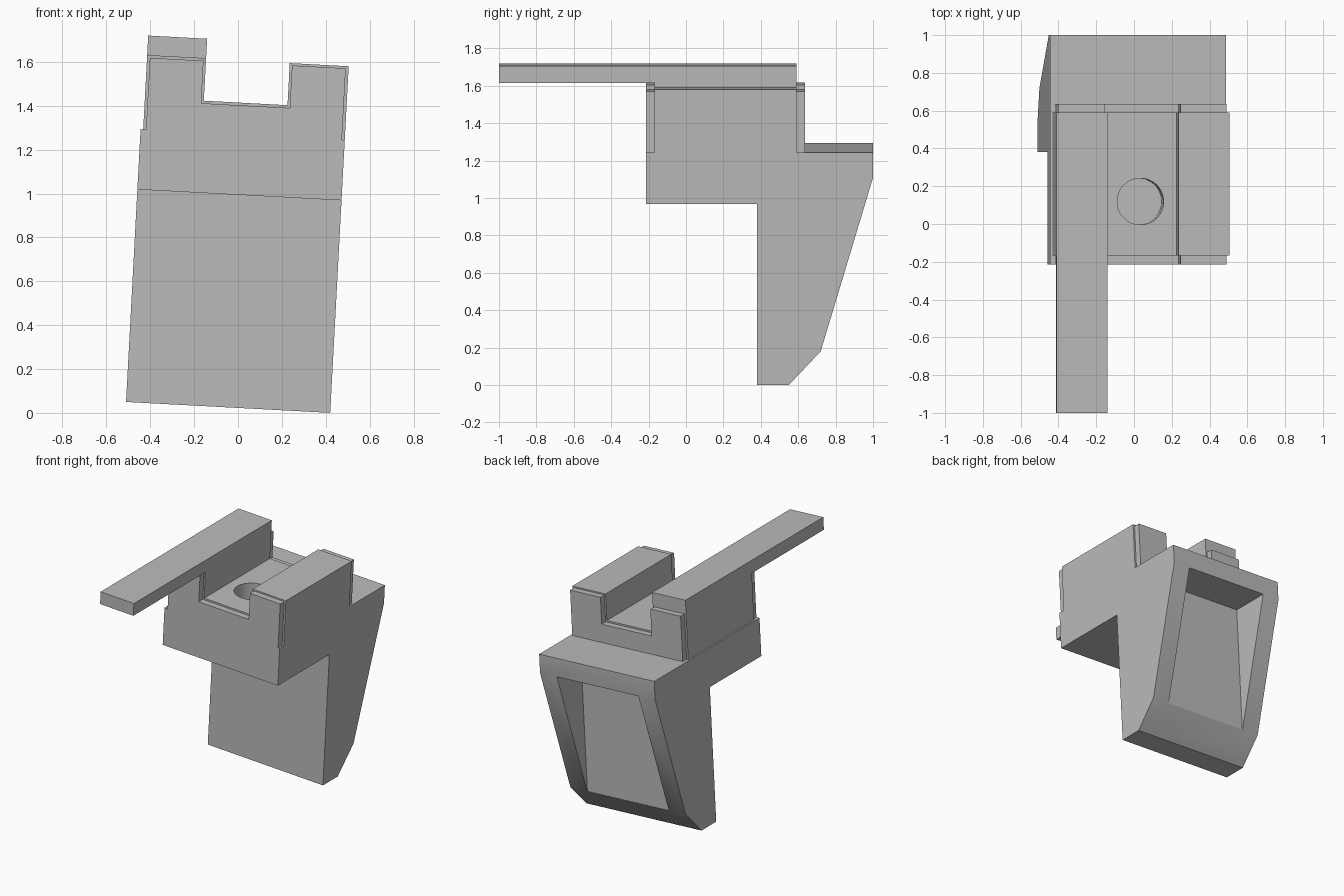
import bpy
import bmesh
import math

if "Cube" in bpy.data.objects:
    bpy.data.objects.remove(bpy.data.objects["Cube"], do_unlink=True)

TILT = math.radians(3.05)
BASE = (-0.045, 0, 0.025)

grey = bpy.data.materials.new("plain grey")
grey.use_nodes = True
grey.diffuse_color = (0.5, 0.5, 0.5, 1)
grey.node_tree.nodes["Principled BSDF"].inputs["Base Color"].default_value = (0.5, 0.5, 0.5, 1)


def finish(name, bm):
    """Make a tilted object from a bmesh."""
    bmesh.ops.recalc_face_normals(bm, faces=bm.faces)
    mesh = bpy.data.meshes.new(name)
    bm.to_mesh(mesh)
    bm.free()
    mesh.materials.append(grey)
    obj = bpy.data.objects.new(name, mesh)
    bpy.context.collection.objects.link(obj)
    obj.location = BASE
    obj.rotation_euler = (0, TILT, 0)
    return obj


def extrude(name, profile, axis, start, end):
    """Extrude a profile of (x or y, z) points along the other flat axis."""
    bm = bmesh.new()
    place = (lambda p: (start, *p)) if axis == "x" else (lambda p: (p[0], start, p[1]))
    face = bm.faces.new([bm.verts.new(place(p)) for p in profile])
    moved = bmesh.ops.extrude_face_region(bm, geom=[face])["geom"]
    step = end - start
    offset = (step, 0, 0) if axis == "x" else (0, step, 0)
    bmesh.ops.translate(bm, vec=offset, verts=[v for v in moved if isinstance(v, bmesh.types.BMVert)])
    return finish(name, bm)


def rect(a, b, low, high):
    return [(a, low), (b, low), (b, high), (a, high)]


def bore(name, low, high):
    bm = bmesh.new()
    bmesh.ops.create_cone(bm, cap_ends=True, segments=48, radius1=0.123, radius2=0.123, depth=high - low)
    bmesh.ops.translate(bm, vec=(0.005, 0.119, (low + high) / 2), verts=bm.verts)
    return finish(name, bm)


def activate(obj):
    bpy.ops.object.select_all(action="DESELECT")
    obj.select_set(True)
    bpy.context.view_layer.objects.active = obj


def cut(obj, cutters):
    activate(obj)
    for cutter in cutters:
        mod = obj.modifiers.new("cut", "BOOLEAN")
        mod.operation = "DIFFERENCE"
        mod.solver = "EXACT"
        mod.object = cutter
        bpy.ops.object.modifier_apply(modifier=mod.name)


def channel(left, right, slot_left, slot_right, floor, top):
    """U-shaped section."""
    return [(left, DECK), (right, DECK), (right, top), (slot_right, top),
            (slot_right, floor), (slot_left, floor), (slot_left, top), (left, top)]


DECK = 1.245
HALF = 0.466
FRONT, BACK = -0.214, 0.636
BLOCK_FRONT, BLOCK_BACK = -0.168, 0.591

# Body with hanging leg
body = extrude("body", [(FRONT, 0.97), (0.38, 0.97), (0.38, 0), (0.55, 0), (0.72, 0.18),
                        (1, 1.11), (1, DECK), (FRONT, DECK)], "x", -HALF, HALF)

# Channel block on the deck, with slightly smaller end lips
block = extrude("channel_block", channel(-0.454, HALF, -0.185, 0.197, 1.39, 1.582),
                "y", BLOCK_FRONT, BLOCK_BACK)
lip = channel(-0.441, 0.453, -0.196, 0.208, 1.378, 1.572)
lips = [extrude("front_lip", lip, "y", FRONT, BLOCK_FRONT),
        extrude("back_lip", lip, "y", BLOCK_BACK, BACK)]

# Long bar over the right wall
bar = extrude("long_bar", rect(-0.454, -0.185, 1.582, 1.673), "y", -1, BLOCK_BACK)

# Blind holes above and below, and the wedge pocket in the back
top_bore = bore("top_bore_cutter", 1.19, 1.6)
bottom_bore = bore("bottom_bore_cutter", 0.8, 1.15)
pocket = extrude("pocket_cutter", rect(0.718, 1.1, 0.18, 1.11), "x", -0.33, 0.33)
bpy.context.view_layer.update()
cut(body, [top_bore, bottom_bore, pocket])
cut(block, [top_bore])
for cutter in (top_bore, bottom_bore, pocket):
    bpy.data.objects.remove(cutter, do_unlink=True)

for obj in (body, block, bar, *lips):
    activate(obj)
    bpy.ops.object.shade_smooth_by_angle()
